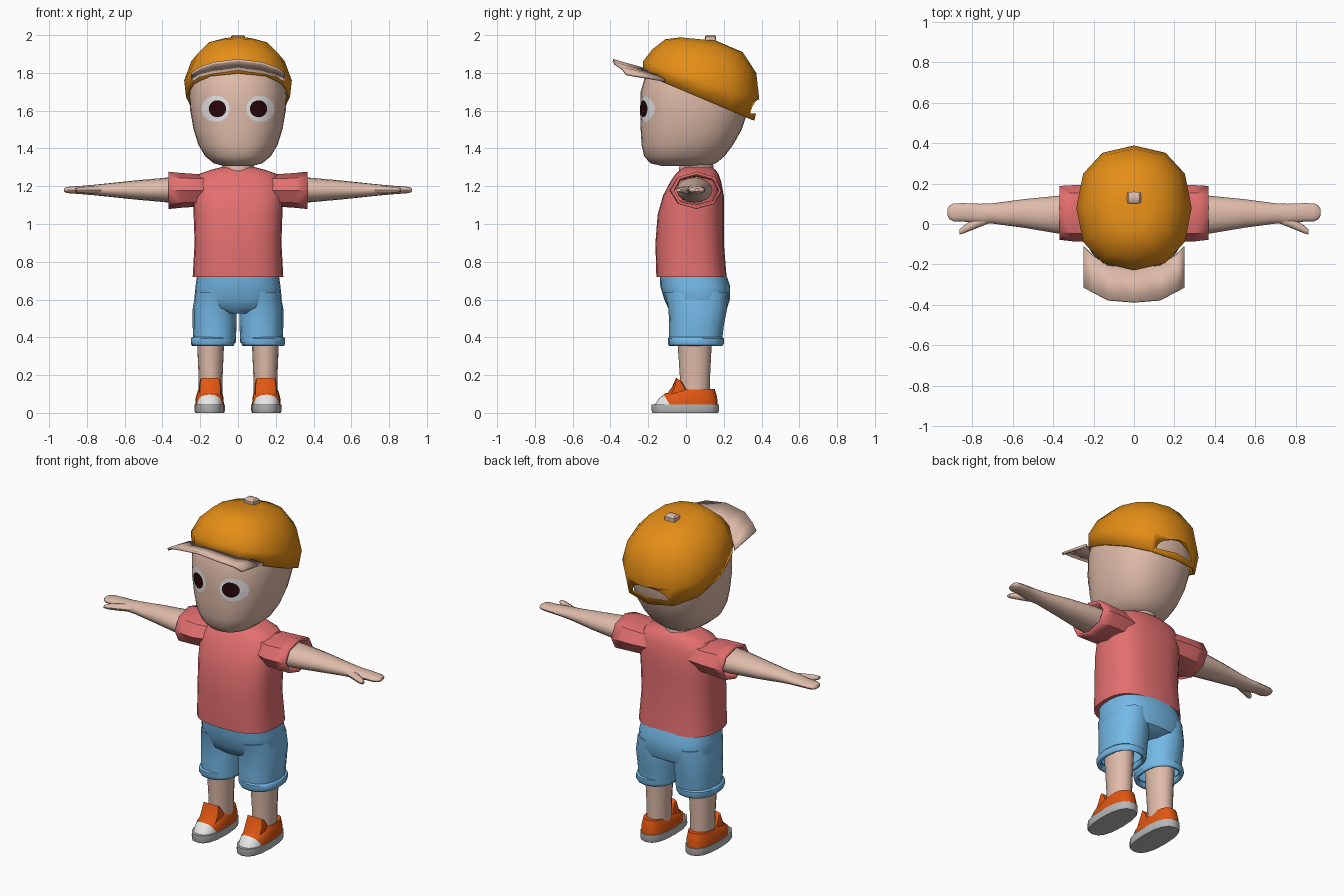
import bpy, bmesh
from math import sin, cos, pi, radians
from mathutils import Vector
from mathutils.bvhtree import BVHTree

if "Cube" in bpy.data.objects:
    bpy.data.objects.remove(bpy.data.objects["Cube"], do_unlink=True)


def material(name, *rgb):
    m = bpy.data.materials.new(name)
    m.use_nodes = True
    m.diffuse_color = (*rgb, 1)
    m.node_tree.nodes["Principled BSDF"].inputs["Base Color"].default_value = (*rgb, 1)
    return m


skin = material("skin", .74, .50, .40)
red = material("shirt_red", .78, .16, .16)
blue = material("shorts_blue", .18, .50, .82)
amber = material("cap_amber", .78, .27, .008)
orange = material("shoe_orange", .75, .095, .006)
white = material("white", .80, .80, .80)
grey = material("sole_grey", .48, .48, .48)
dark = material("pupil_dark", .02, .002, .003)


def finish(name, bm, mats, mirror=False, thick=0):
    """Turn a bmesh into a smooth-shaded object."""
    bmesh.ops.recalc_face_normals(bm, faces=bm.faces)
    me = bpy.data.meshes.new(name)
    bm.to_mesh(me)
    bm.free()
    ob = bpy.data.objects.new(name, me)
    bpy.context.collection.objects.link(ob)
    for m in mats:
        me.materials.append(m)
    bpy.ops.object.select_all(action='DESELECT')
    ob.select_set(True)
    bpy.context.view_layer.objects.active = ob
    bpy.ops.object.shade_smooth_by_angle(angle=radians(40))
    if thick:
        ob.modifiers.new("Thickness", 'SOLIDIFY').thickness = thick
    if mirror:
        ob.modifiers.new("Mirror", 'MIRROR')
    return ob


def loft(rings, n=16, p=2.3, cx=0, along_x=False, caps=(True, True)):
    """Rings are (height, front y, back y, half width[, back height])."""
    bm = bmesh.new()
    rows = []
    for h, yf, yb, r, *back in rings:
        hb = back[0] if back else h
        row = []
        for i in range(n):
            a = 2 * pi * i / n
            s, c = sin(a), -cos(a)
            u = r * (abs(s) ** (2 / p)) * (1 if s > 0 else -1)
            v = .5 + .5 * (abs(c) ** (2 / p)) * (1 if c > 0 else -1)
            y, z = yf + (yb - yf) * v, h + (hb - h) * v
            row.append(bm.verts.new((z, y, cx + u) if along_x else (cx + u, y, z)))
        rows.append(row)
    for a, b in zip(rows, rows[1:]):
        for i in range(n):
            j = (i + 1) % n
            bm.faces.new((a[i], a[j], b[j], b[i]))
    if caps[0]:
        bm.faces.new(rows[0][::-1])
    if caps[1]:
        bm.faces.new(rows[-1])
    return bm


# Head and neck
head_bm = loft([(1.308, -.13, .12, .08), (1.322, -.19, .16, .13), (1.36, -.222, .205, .175),
                (1.42, -.235, .25, .21), (1.5, -.24, .295, .235), (1.6, -.243, .328, .253),
                (1.7, -.24, .34, .258), (1.8, -.212, .335, .245), (1.88, -.165, .28, .20),
                (1.935, -.06, .17, .11)], n=32)
head_tree = BVHTree.FromBMesh(head_bm)
finish("head", head_bm, [skin])
finish("neck", loft([(1.26, -.04, .15, .085), (1.35, -.03, .14, .08)], p=2), [skin])


# Eyes: discs laid onto the face
def face_disc(name, mat, x, z, rx, rz, lift, n=24, steps=4):
    bm = bmesh.new()

    def drop(px, pz):
        hit = head_tree.ray_cast(Vector((px, -1, pz)), Vector((0, 1, 0)))[0]
        return bm.verts.new((px, hit.y - lift, pz))
    mid, prev = drop(x, z), None
    for k in range(1, steps + 1):
        f = k / steps
        row = [drop(x + rx * f * cos(2 * pi * i / n), z + rz * f * sin(2 * pi * i / n))
               for i in range(n)]
        for i in range(n):
            j = (i + 1) % n
            if prev:
                bm.faces.new((prev[i], row[i], row[j], prev[j]))
            else:
                bm.faces.new((mid, row[i], row[j]))
        prev = row
    finish(name, bm, [mat], mirror=True)


face_disc("eye_whites", white, .118, 1.61, .074, .069, .003)
face_disc("pupils", dark, .109, 1.61, .046, .045, .006)

# Cap shell with an arched opening at the back
cap = finish("cap", loft([(1.797, -.23, .362, .275, 1.548), (1.86, -.228, .388, .285, 1.66),
                          (1.925, -.178, .372, .247, 1.80), (1.978, -.11, .30, .172, 1.91),
                          (1.988, -.03, .16, .08, 1.97)], n=12, caps=(False, True)),
             [amber], thick=.012)
bm = bmesh.new()
arch = [(.125 * cos(pi * i / 10), .075 * sin(pi * i / 10)) for i in range(11)]
near, far = ([bm.verts.new((x, y, 1.585 + z)) for x, z in arch] for y in (.2, .5))
bm.faces.new(near)
bm.faces.new(far[::-1])
for i in range(len(arch)):
    j = (i + 1) % len(arch)
    bm.faces.new((near[i], far[i], far[j], near[j]))
cutter = finish("cap_opening_cutter", bm, [amber])
cutter.hide_render = True
cut = cap.modifiers.new("Opening", 'BOOLEAN')
cut.operation, cut.solver, cut.object = 'DIFFERENCE', 'EXACT', cutter
bpy.context.view_layer.update()
cut_mesh = bpy.data.meshes.new_from_object(
    cap.evaluated_get(bpy.context.evaluated_depsgraph_get()))
cap.modifiers.clear()
cap.data = cut_mesh
bpy.data.objects.remove(cutter, do_unlink=True)

# Arched brim
bm = bmesh.new()
half = [(0, -.215, 1.825, -.385, 1.873), (.13, -.205, 1.81, -.375, 1.857),
        (.21, -.15, 1.79, -.335, 1.828), (.25, -.11, 1.765, -.315, 1.80)]
rows = [(bm.verts.new((x, yi, zi)), bm.verts.new((x, yo, zo)))
        for x, yi, zi, yo, zo in [(-q[0], *q[1:]) for q in half[:0:-1]] + half]
for (a, b), (c, d) in zip(rows, rows[1:]):
    bm.faces.new((a, b, d, c))
finish("cap_brim", bm, [skin], thick=.014)

# Button on the cap
finish("cap_button", loft([(1.96, .10, .16, .036), (1.992, .10, .16, .036),
                           (2.0, .11, .15, .028)], n=8, p=6), [skin])

# Shirt
finish("shirt_body", loft([(.72, -.157, .215, .24), (.9, -.162, .2, .23), (1.05, -.15, .2, .235),
                           (1.15, -.122, .2, .238), (1.22, -.085, .187, .23),
                           (1.265, -.055, .172, .205), (1.288, -.03, .155, .14),
                           (1.303, -.01, .135, .08)], n=24, p=2.7), [red])
finish("sleeves", loft([(.14, -.06, .18, .085), (.24, -.088, .192, .088), (.30, -.086, .192, .092),
                        (.368, -.078, .188, .099)], n=8, p=2.1, cx=1.178, along_x=True,
                       caps=(True, False)), [red], mirror=True, thick=.015)

# Arms, hands and thumbs
finish("arms", loft([(.25, -.05, .14, .068), (.37, -.048, .14, .066), (.55, -.018, .122, .05),
                     (.70, .002, .102, .034), (.76, 0, .1, .028), (.84, .012, .103, .021),
                     (.89, .012, .102, .018), (.912, .024, .092, .014), (.921, .04, .075, .007)],
                    p=2, cx=1.18, along_x=True), [skin], mirror=True)
finish("thumbs", loft([(.70, .01, .06, .018), (.78, -.022, .03, .02), (.84, -.046, -.006, .016),
                       (.862, -.052, -.026, .009)], n=10, p=2, cx=1.18, along_x=True),
       [skin], mirror=True)

# Shorts
finish("shorts_seat", loft([(.74, -.14, .21, .215), (.67, -.136, .234, .225),
                            (.60, -.115, .232, .232), (.555, -.095, .218, .21),
                            (.525, -.06, .17, .10)], n=24, p=2.6), [blue])
finish("shorts_legs", loft([(.64, -.115, .22, .10), (.55, -.092, .217, .116), (.46, -.09, .2, .116),
                            (.37, -.088, .19, .112)], cx=.124, caps=(True, False)),
       [blue], mirror=True)
finish("shorts_cuffs", loft([(.402, -.088, .188, .108), (.394, -.096, .2, .115),
                             (.366, -.096, .2, .116), (.355, -.09, .194, .11)],
                            cx=.134, caps=(False, False)), [blue], mirror=True, thick=.02)

# Lower legs
finish("legs", loft([(.08, -.03, .125, .062), (.2, -.033, .128, .064), (.45, -.05, .14, .075)],
                    p=2, cx=.145), [skin], mirror=True)

# Shoes: sole, upper with white toe, tongue
finish("shoe_soles", loft([(0, -.178, .17, .076), (.012, -.182, .175, .081),
                           (.045, -.182, .175, .08)], n=16, p=2.5, cx=.15), [grey], mirror=True)
bm = loft([(.042, -.166, .168, .075), (.075, -.145, .165, .074, .08),
           (.102, -.112, .16, .068, .10), (.122, -.04, .152, .06, .126)], n=20, p=2.5, cx=.15)
toe_point, toe_normal = Vector((0, -.105, .075)), Vector((0, 5, 3))
bmesh.ops.bisect_plane(bm, geom=bm.verts[:] + bm.edges[:] + bm.faces[:],
                       plane_co=toe_point, plane_no=toe_normal)
for f in bm.faces:
    f.material_index = int((f.calc_center_median() - toe_point).dot(toe_normal) < 0)
finish("shoe_uppers", bm, [orange, white], mirror=True)
finish("shoe_tongues", loft([(.09, -.108, .03, .06), (.135, -.075, .005, .06),
                             (.186, -.052, -.028, .053, .17)], n=12, p=3, cx=.147),
       [orange], mirror=True)
